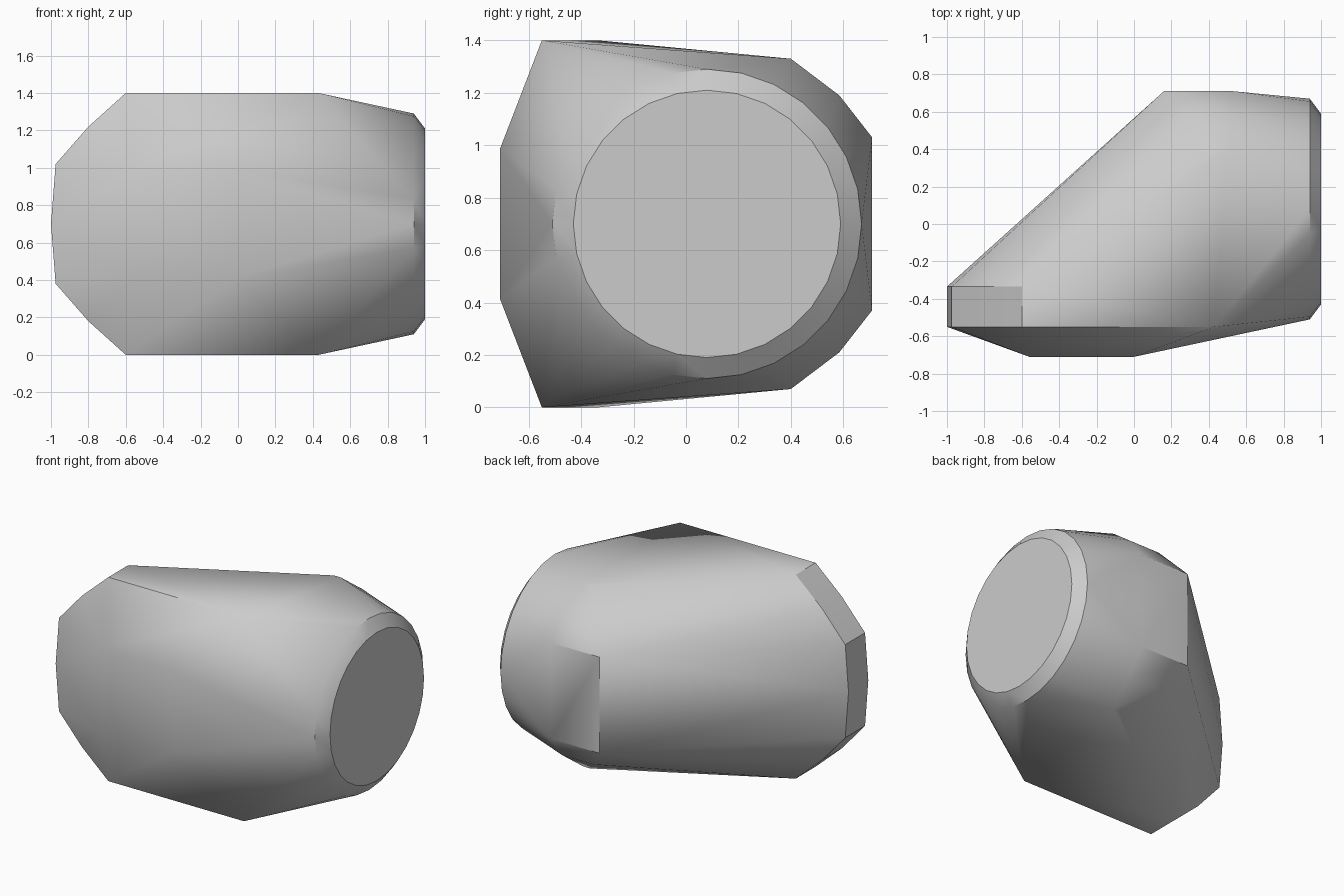
import bpy, bmesh, math

# Remove the default cube
cube = bpy.data.objects.get("Cube")
if cube:
    bpy.data.objects.remove(cube, do_unlink=True)

MID = 0.7          # height of the symmetry plane
SIDES = 28         # segments of the round end

grey = bpy.data.materials.new("plain_grey")
grey.use_nodes = True
colour = (0.6, 0.6, 0.6, 1)
grey.diffuse_color = colour
grey.node_tree.nodes["Principled BSDF"].inputs["Base Color"].default_value = colour

# Corners as x, y, height above the symmetry plane
small_end = [(x, y, h) for y in (-0.55, -0.335)
             for x, h in ((-1, 0), (-0.975, 0.32), (-0.8, 0.52), (-0.6, 0.7))]
front_plate = [(-0.56, -0.71, 0.285), (0, -0.71, 0.285), (0.43, -0.55, 0.7)]
back_arc = [(0.16, 0.71, 0.33), (0.29, 0.585, 0.49), (0.45, 0.4, 0.63),
            (0.53, 0.71, 0.33), (0.53, 0.585, 0.49), (0.5, 0.4, 0.63)]


def ring(x, radius):
    """Circle of points around the round end's axis."""
    for i in range(SIDES):
        a = 2 * math.pi * i / SIDES
        yield (x, 0.08 + radius * math.cos(a), MID + radius * math.sin(a))


# Gather the mirrored corners and the bevelled round end
points = set()
for x, y, h in small_end + front_plate + back_arc:
    points.update({(x, y, MID + h), (x, y, MID - h)})
points.update(ring(0.94, 0.59))
points.update(ring(1.0, 0.51))

# Wrap them in one closed skin
bm = bmesh.new()
for p in sorted(points):
    bm.verts.new(p)
hull = bmesh.ops.convex_hull(bm, input=bm.verts[:])
loose = [v for v in bm.verts if not v.link_faces]
bmesh.ops.delete(bm, geom=loose, context='VERTS')
bmesh.ops.dissolve_limit(bm, angle_limit=math.radians(0.5),
                         verts=bm.verts[:], edges=bm.edges[:])
bmesh.ops.recalc_face_normals(bm, faces=bm.faces[:])

mesh = bpy.data.meshes.new("faceted_body")
bm.to_mesh(mesh)
bm.free()
mesh.materials.append(grey)
body = bpy.data.objects.new("faceted_body", mesh)
bpy.context.collection.objects.link(body)

# Soft facets, crisp rim and main edges
bpy.ops.object.select_all(action='DESELECT')
body.select_set(True)
bpy.context.view_layer.objects.active = body
bpy.ops.object.shade_smooth_by_angle(angle=math.radians(32))
